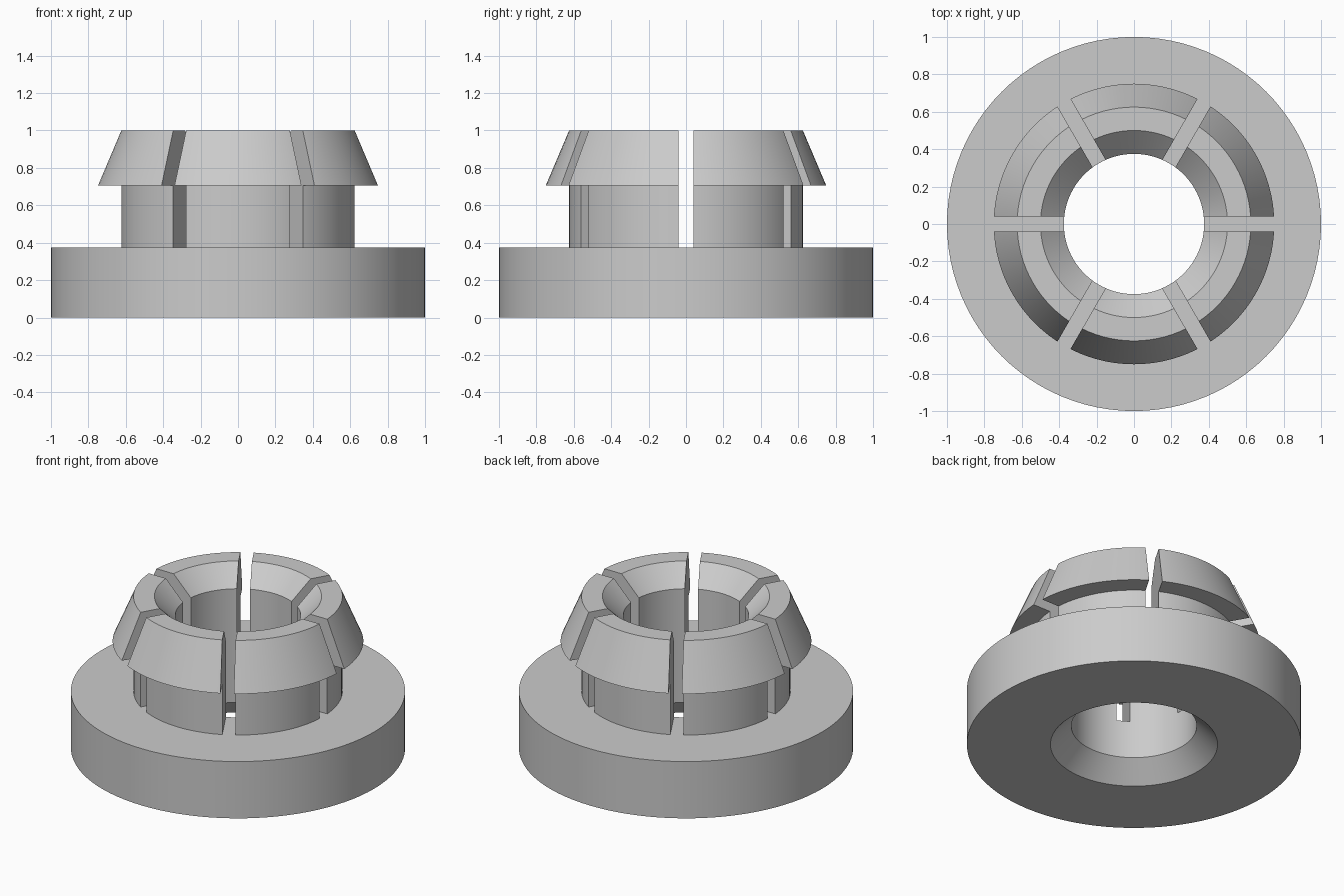
import bpy
import bmesh
import math
from mathutils import Matrix

SEGMENTS = 96
BORE, CHAMFER = 0.375, 0.125
BASE_TOP, LIP, TOP = 0.375, 0.705, 1.0
SLOT_WIDTH = 0.08

if "Cube" in bpy.data.objects:
    bpy.data.objects.remove(bpy.data.objects["Cube"], do_unlink=True)

grey = bpy.data.materials.new("plain grey")
grey.use_nodes = True
colour = (0.6, 0.6, 0.6, 1)
grey.diffuse_color = colour
grey.node_tree.nodes["Principled BSDF"].inputs["Base Color"].default_value = colour


def add_object(name, bm):
    bmesh.ops.recalc_face_normals(bm, faces=bm.faces)
    mesh = bpy.data.meshes.new(name)
    bm.to_mesh(mesh)
    bm.free()
    mesh.materials.append(grey)
    obj = bpy.data.objects.new(name, mesh)
    bpy.context.collection.objects.link(obj)
    return obj


def lathe(name, profile):
    """Turn a closed (radius, height) outline around the z axis."""
    bm = bmesh.new()
    rings = []
    for i in range(SEGMENTS):
        a = math.tau * i / SEGMENTS
        rings.append([bm.verts.new((r * math.cos(a), r * math.sin(a), z))
                      for r, z in profile])
    for i, ring in enumerate(rings):
        following = rings[(i + 1) % SEGMENTS]
        for j in range(len(profile)):
            k = (j + 1) % len(profile)
            bm.faces.new((ring[j], following[j], following[k], ring[k]))
    return add_object(name, bm)


def activate(obj):
    bpy.ops.object.select_all(action="DESELECT")
    obj.select_set(True)
    bpy.context.view_layer.objects.active = obj


# Base flange with a countersunk bore underneath
flange = lathe("base_flange", [
    (BORE + CHAMFER, 0), (1, 0), (1, BASE_TOP), (BORE, BASE_TOP), (BORE, CHAMFER)])

# Snap collar: straight neck, overhanging tapered head, chamfered mouth
collar = lathe("snap_collar", [
    (BORE, BASE_TOP), (0.625, BASE_TOP), (0.625, LIP), (0.75, LIP),
    (0.625, TOP), (BORE + CHAMFER, TOP), (BORE, TOP - CHAMFER)])

# Three full-width slots split the collar into six fingers
activate(collar)
for i in range(3):
    bm = bmesh.new()
    bmesh.ops.create_cube(bm, size=1, matrix=(
        Matrix.Rotation(math.radians(60 * i), 4, "Z")
        @ Matrix.Translation((0, 0, 0.7))
        @ Matrix.Diagonal((2, SLOT_WIDTH, 1, 1))))
    cutter = add_object("slot_cutter", bm)
    cutter.hide_render = True
    cut = collar.modifiers.new("slot", "BOOLEAN")
    cut.operation, cut.solver, cut.object = "DIFFERENCE", "EXACT", cutter
    bpy.ops.object.modifier_apply(modifier=cut.name)
    bpy.data.objects.remove(cutter, do_unlink=True)

# Smooth round walls, crisp edges
for part in (flange, collar):
    activate(part)
    bpy.ops.object.shade_smooth_by_angle(angle=math.radians(20))
